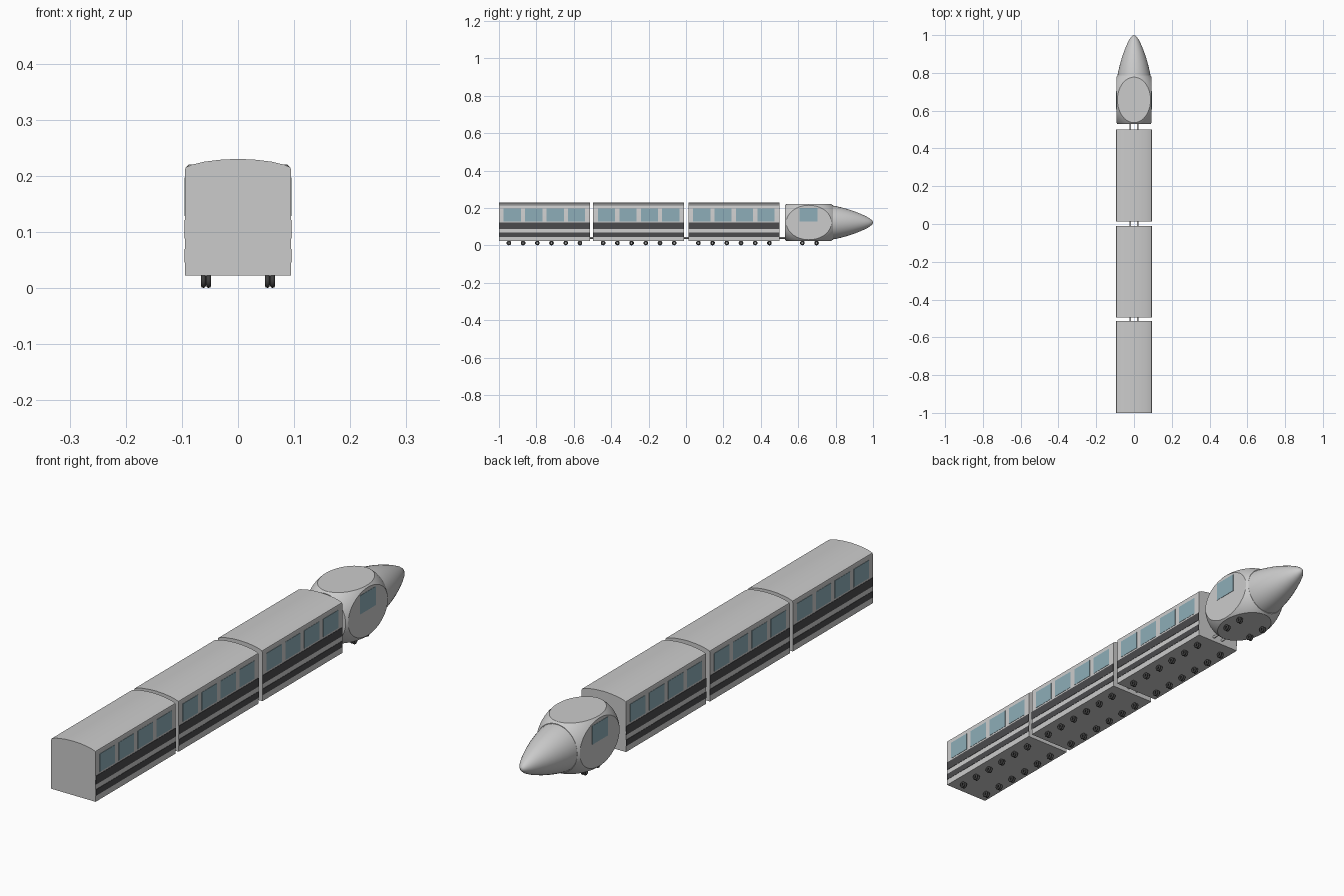
import bpy, bmesh, math
from mathutils import Vector, Matrix

if "Cube" in bpy.data.objects:
    bpy.data.objects.remove(bpy.data.objects["Cube"])


def material(name, color):
    m = bpy.data.materials.new(name)
    m.diffuse_color = (*color, 1)
    m.use_nodes = True
    m.node_tree.nodes["Principled BSDF"].inputs["Base Color"].default_value = m.diffuse_color
    return m


GLASS = material("window_glass", (0.27, 0.42, 0.48))
DARK = material("dark_stripe", (0.07, 0.07, 0.075))
RUBBER = material("wheel_dark", (0.05, 0.05, 0.05))


def finish(bm, name, mat=None, smooth=None):
    bmesh.ops.recalc_face_normals(bm, faces=bm.faces[:])
    me = bpy.data.meshes.new(name)
    bm.to_mesh(me)
    bm.free()
    ob = bpy.data.objects.new(name, me)
    bpy.context.collection.objects.link(ob)
    if mat:
        me.materials.append(mat)
    if smooth:
        bpy.ops.object.select_all(action='DESELECT')
        ob.select_set(True)
        bpy.context.view_layer.objects.active = ob
        bpy.ops.object.shade_smooth_by_angle(angle=math.radians(smooth))
    return ob


def add_box(bm, center, size):
    bmesh.ops.create_cube(bm, size=1, matrix=Matrix.Translation(center) @ Matrix.Diagonal((*size, 1)))


def side_panels(name, mat, x, spans):
    # thin plates on both sides, spans = (y0, y1, z0, z1)
    bm = bmesh.new()
    for y0, y1, z0, z1 in spans:
        for s in (-1, 1):
            add_box(bm, (s * x, (y0 + y1) / 2, (z0 + z1) / 2), (0.003, y1 - y0, z1 - z0))
    finish(bm, name, mat)


def add_torus(bm, center, major, minor, n=16, m=8):
    # ring with its axle along x
    grid = []
    for i in range(n):
        a = math.tau * i / n
        row = []
        for j in range(m):
            b = math.tau * j / m
            r = major + minor * math.cos(b)
            row.append(bm.verts.new(Vector(center) + Vector((minor * math.sin(b), r * math.cos(a), r * math.sin(a)))))
        grid.append(row)
    for i in range(n):
        for j in range(m):
            i2, j2 = (i + 1) % n, (j + 1) % m
            bm.faces.new((grid[i][j], grid[i2][j], grid[i2][j2], grid[i][j2]))


def wheels(name, ys):
    # twin ring wheels left and right
    bm = bmesh.new()
    for y in ys:
        for s in (-1, 1):
            for d in (-0.0047, 0.0047):
                add_torus(bm, (s * 0.057 + d, y, 0.0125), 0.008, 0.0045)
    finish(bm, name, RUBBER, 60)


def carriage(index, y0, y1):
    yc = (y0 + y1) / 2
    # body extruded from the arched cross-section
    half = [(0.0945, 0.022), (0.0945, 0.21), (0.093, 0.215), (0.083, 0.2195),
            (0.06, 0.225), (0.03, 0.2287)]
    outline = half + [(0, 0.23)] + [(-x, z) for x, z in reversed(half)]
    bm = bmesh.new()
    face = bm.faces.new([bm.verts.new((x, y0, z)) for x, z in outline])
    ext = bmesh.ops.extrude_face_region(bm, geom=[face])
    bmesh.ops.translate(bm, vec=(0, y1 - y0, 0), verts=[v for v in ext['geom'] if isinstance(v, bmesh.types.BMVert)])
    if not face.is_valid or len(bm.faces) < len(outline) + 2:
        bm.faces.new([v for v in bm.verts if abs(v.co.y - y0) < 1e-6])
    finish(bm, f"carriage_body_{index}", None, 30)
    # windows, stripes and wheels
    side_panels(f"carriage_windows_{index}", GLASS, 0.0942,
                [(yc + o - 0.046, yc + o + 0.046, 0.128, 0.197) for o in (-0.172, -0.0575, 0.0575, 0.172)])
    side_panels(f"carriage_stripes_{index}", DARK, 0.0942,
                [(y0, y1, 0.088, 0.121), (y0, y1, 0.045, 0.069)])
    wheels(f"carriage_wheels_{index}", [yc + 0.076 * (k - 2.5) for k in range(6)])


cars = [(0.013, 0.499), (-0.496, -0.01), (-1.0, -0.514)]
for i, (a, b) in enumerate(cars, 1):
    carriage(i, a, b)

# locomotive cab: ellipsoid trimmed flat on six sides
C = Vector((0, 0.657, 0.122))
H = Vector((0.093, 0.128, 0.098))
bm = bmesh.new()
bmesh.ops.create_uvsphere(bm, u_segments=64, v_segments=32, radius=1.375,
                          matrix=Matrix.Translation(C) @ Matrix.Diagonal((*H, 1)))
for axis in range(3):
    for s in (-1, 1):
        n = Vector((0, 0, 0))
        n[axis] = s
        cut = bmesh.ops.bisect_plane(bm, geom=bm.verts[:] + bm.edges[:] + bm.faces[:], dist=1e-6,
                                     plane_co=C + n * H[axis], plane_no=n, clear_outer=True)
        rim = [e for e in cut['geom_cut'] if isinstance(e, bmesh.types.BMEdge)]
        bmesh.ops.contextual_create(bm, geom=rim)
finish(bm, "locomotive_cab", None, 25)

# locomotive nose: bullet profile turned around y
profile = [(0.78, 1.0), (0.80, 0.965), (0.83, 0.89), (0.86, 0.80), (0.89, 0.695),
           (0.92, 0.57), (0.95, 0.43), (0.975, 0.29), (0.99, 0.17), (0.997, 0.09)]
N = 32
bm = bmesh.new()
rings = [[bm.verts.new((0.088 * r * math.cos(math.tau * k / N), y, C.z + 0.091 * r * math.sin(math.tau * k / N)))
          for k in range(N)] for y, r in profile]
tip = bm.verts.new((0, 1.0, C.z))
for r0, r1 in zip(rings, rings[1:]):
    for k in range(N):
        bm.faces.new((r0[k], r0[(k + 1) % N], r1[(k + 1) % N], r1[k]))
for k in range(N):
    bm.faces.new((rings[-1][k], rings[-1][(k + 1) % N], tip))
bm.faces.new(rings[0])
finish(bm, "locomotive_nose", None, 40)

side_panels("locomotive_windows", GLASS, 0.0927, [(0.607, 0.703, 0.128, 0.2)])
wheels("locomotive_wheels", [0.622, 0.698])

# twin coupling rods between the vehicles
bm = bmesh.new()
for a, b in ((0.49, 0.54), (-0.02, 0.02), (-0.52, -0.49)):
    for x in (-0.02, 0.02):
        bmesh.ops.create_cone(bm, cap_ends=True, segments=12, radius1=0.005, radius2=0.005, depth=b - a,
                              matrix=Matrix.Translation((x, (a + b) / 2, 0.04)) @ Matrix.Rotation(math.pi / 2, 4, 'X'))
finish(bm, "coupling_rods", None, 40)
